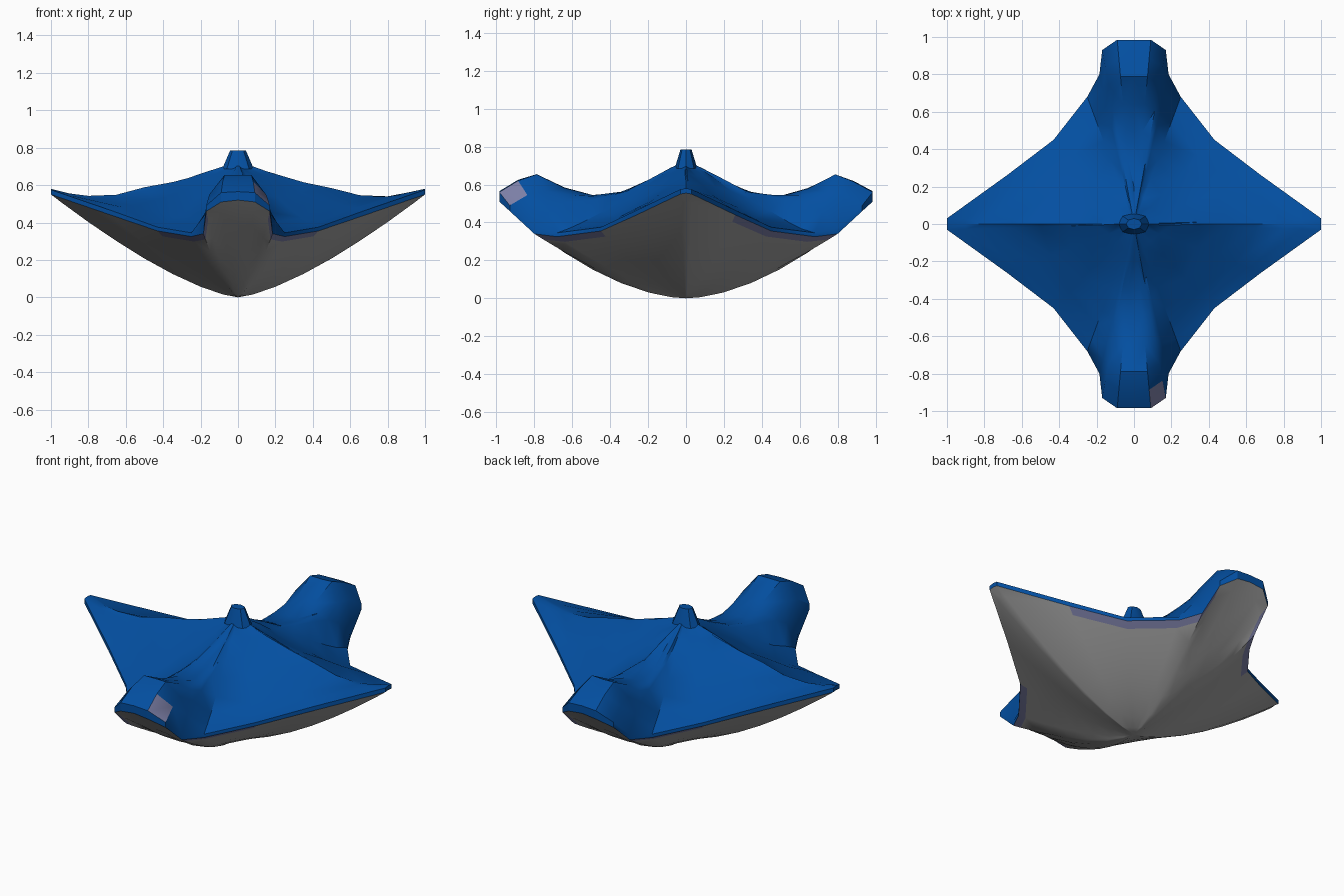
import bpy, bmesh, random

if "Cube" in bpy.data.objects:
    bpy.data.objects.remove(bpy.data.objects["Cube"])
random.seed(4)

def mat(name, c):
    m = bpy.data.materials.new(name)
    m.diffuse_color = (*c, 1)
    m.use_nodes = True
    m.node_tree.nodes["Principled BSDF"].inputs["Base Color"].default_value = m.diffuse_color
    return m

blue = mat("deep blue", (0.001, 0.078, 0.355))
grey = mat("mid grey", (0.36, 0.36, 0.36))
slate = mat("lavender grey", (0.20, 0.21, 0.38))

# one quadrant of spokes: rim x, rim y, rim underside z, hull curve power, canopy heights from centre to rim
T = [0.08, 0.2, 0.35, 0.5, 0.65, 0.8, 0.9, 1.0]
T_HULL = [0.08, 0.2, 0.35, 0.5, 0.65, 0.8, 0.94, 1.0]
SPOKES = [
    (1.0, 0.0, .555, 1.42, (.70, .66, .62, .585, .55, .545, .56, .58)),
    (1.0, .03, .55, 1.4, (.695, .655, .61, .575, .54, .535, .55, .575)),
    (.68, .26, .44, 1.37, (.69, .65, .60, .555, .52, .49, .475, .465)),
    (.43, .45, .355, 1.38, (.69, .65, .59, .53, .47, .42, .395, .375)),
    (.25, .68, .325, 1.4, (.69, .64, .57, .52, .46, .40, .37, .345)),
    (.185, .80, .34, 1.5, (.69, .63, .57, .54, .52, .50, .46, .37)),
    (.17, .93, .46, 1.65, (.69, .63, .56, .54, .54, .56, .55, .49)),
    (.09, .985, .51, 1.75, (.69, .62, .56, .54, .58, .65, .62, .56)),
    (0.0, .985, .52, 1.75, (.69, .62, .56, .54, .58, .65, .62, .565)),
]

# mirror the quadrant all the way round
ring = [(s, 1, 1) for s in SPOKES]
ring += [(s, -1, 1) for s in SPOKES[-2::-1]]
ring += [(s, -1, -1) for s in SPOKES[1:]]
ring += [(s, 1, -1) for s in SPOKES[-2:0:-1]]

def hull_z(s, i, t):
    return s[2] * t ** s[3]

def canopy_z(s, i, t):
    return s[4][i]

def build(name, ts, height, centre, material, up, patch, lip=False, wobble=0.0):
    bm = bmesh.new()
    c = bm.verts.new((0, 0, centre))
    cols = []
    for s, sx, sy in ring:
        col = []
        for i, t in enumerate(ts):
            w = random.uniform(-wobble, wobble) if 0 < i < len(ts) - 1 else 0
            col.append(bm.verts.new((s[0] * t * sx, s[1] * t * sy, height(s, i, t) + w)))
        if lip:   # turned-down rim that meets the hull
            col.append(bm.verts.new((s[0] * sx, s[1] * sy, s[2])))
        cols.append(col)
    for k, a in enumerate(cols):
        b = cols[(k + 1) % len(cols)]
        fs = [(c, a[0], b[0])]
        fs += [(a[i], a[i + 1], b[i + 1], b[i]) for i in range(len(a) - 1)]
        for j, f in enumerate(fs):
            face = bm.faces.new(f if up else f[::-1])
            face.material_index = int(patch(face.calc_center_median(), j))
    bmesh.ops.triangulate(bm, faces=bm.faces[:])
    return finish(bm, name, material)

def finish(bm, name, material):
    me = bpy.data.meshes.new(name)
    bm.to_mesh(me)
    bm.free()
    me.materials.append(material)
    me.materials.append(slate)
    ob = bpy.data.objects.new(name, me)
    bpy.context.collection.objects.link(ob)
    bpy.ops.object.select_all(action='DESELECT')
    ob.select_set(True)
    bpy.context.view_layer.objects.active = ob
    bpy.ops.object.shade_smooth_by_angle(angle=0.6)
    return ob

# blue upper canopy, with a pale patch on the shoulder of the front arm
build("canopy", T, canopy_z, .725, blue, True,
      lambda p, j: j == 7 and p.y < -.85 and p.x > .08, lip=True, wobble=0.006)

# grey underside hull, with a pale band under the rim beside each arm
build("hull", T_HULL, hull_z, 0.0, grey, False,
      lambda p, j: j == 7 and (.5 < abs(p.y) < .9 or (p.x > 0 and .3 < p.y < .5)))

# small flattened knob on the peak
bm = bmesh.new()
bmesh.ops.create_cone(bm, cap_ends=True, segments=8, radius1=.085, radius2=.042, depth=.10)
bmesh.ops.scale(bm, verts=bm.verts, vec=(1, .7, 1))
bmesh.ops.translate(bm, verts=bm.verts, vec=(0, 0, .735))
finish(bm, "peak_knob", blue)
